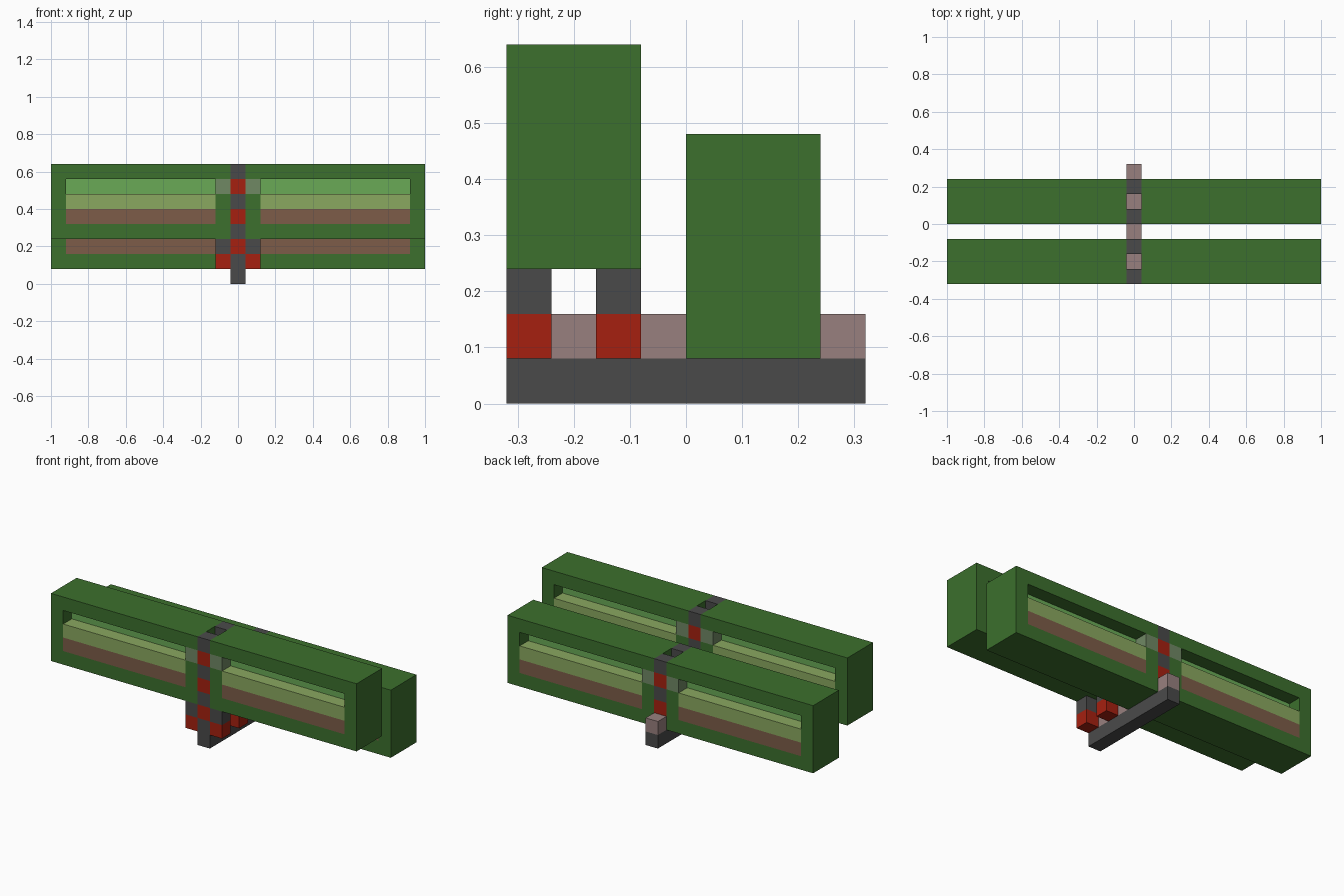
import bpy
import bmesh
from mathutils import Vector

cube = bpy.data.objects.get("Cube")
if cube:
    bpy.data.objects.remove(cube)

U = 0.08  # edge of one block


def material(name, rgb):
    """Flat material from 0-255 display values, stored as linear."""
    linear = [((c / 255 + 0.055) / 1.055) ** 2.4 for c in rgb] + [1]
    mat = bpy.data.materials.new(name)
    mat.use_nodes = True
    mat.diffuse_color = linear
    mat.node_tree.nodes["Principled BSDF"].inputs["Base Color"].default_value = linear
    return mat


GREEN = material("dark green", (60, 112, 45))
GREY = material("dark grey", (74, 74, 74))
RED = material("red", (166, 32, 16))
PINK = material("dusty pink", (152, 128, 126))
OLIVE = material("olive", (138, 168, 96))
BROWN = material("brown", (125, 92, 72))
LEAF = material("light green", (106, 170, 86))
SAGE = material("grey green", (112, 136, 100))


def blocks(name, mat, boxes, mirror=False):
    """One object from boxes given as (low corner, high corner) in blocks."""
    bm = bmesh.new()
    for low, high in boxes:
        low, high = Vector(low) * U, Vector(high) * U
        made = bmesh.ops.create_cube(bm, size=1)["verts"]
        bmesh.ops.scale(bm, vec=high - low, verts=made)
        bmesh.ops.translate(bm, vec=(low + high) / 2, verts=made)
    mesh = bpy.data.meshes.new(name)
    bm.to_mesh(mesh)
    bm.free()
    mesh.materials.append(mat)
    obj = bpy.data.objects.new(name, mesh)
    bpy.context.collection.objects.link(obj)
    if mirror:
        obj.modifiers.new("Mirror", 'MIRROR').use_mirror_merge = False
    return obj


HUB, POST, SLOT, END = 0.5, 1.5, 11.5, 12.5  # x stations outward from centre


def wing(label, y, z):
    """Long framed beam, three blocks deep and five high, split at the centre."""
    back = y + 3
    blocks(label + "_frame", GREEN, [
        ((HUB, y, z + 4), (END, back, z + 5)),      # top rail
        ((HUB, y, z), (END, back, z + 1)),          # bottom rail
        ((SLOT, y, z + 1), (END, back, z + 4)),     # end wall
        ((HUB, y, z + 1), (POST, back, z + 3)),     # inner post
    ], True)
    blocks(label + "_post_cap", SAGE, [((HUB, y, z + 3), (POST, back, z + 4))], True)
    # banded filling with a recessed top strip
    blocks(label + "_lower_band", BROWN, [((POST, y, z + 1), (SLOT, back, z + 2))], True)
    blocks(label + "_upper_band", OLIVE, [((POST, y, z + 2), (SLOT, back, z + 3))], True)
    blocks(label + "_recessed_strip", LEAF,
           [((POST, y + 1, z + 3), (SLOT, y + 2, z + 4))], True)
    # chequered columns on both faces, with an open shaft between them
    top = z + 5
    for face, row in (("front", y), ("back", y + 2)):
        for shade, mat, start in (("grey", GREY, 1), ("red", RED, 2)):
            blocks(f"{label}_{face}_column_{shade}", mat,
                   [((-HUB, row, k), (HUB, row + 1, k + 1))
                    for k in range(start, top, 2)])


wing("front_wing", -4, 3)
wing("rear_wing", 0, 1)

# legs under the raised front wing
legs = (-4, -2)
blocks("leg_tops", GREY, [((HUB, y, 2), (POST, y + 1, 3)) for y in legs], True)
blocks("leg_feet", RED, [((HUB, y, 1), (POST, y + 1, 2)) for y in legs], True)

# central spine with spacer blocks
blocks("spine", GREY, [((-HUB, -4, 0), (HUB, 4, 1))])
blocks("spine_spacers", PINK,
       [((-HUB, y, 1), (HUB, y + 1, 2)) for y in range(-3, 4, 2)])
